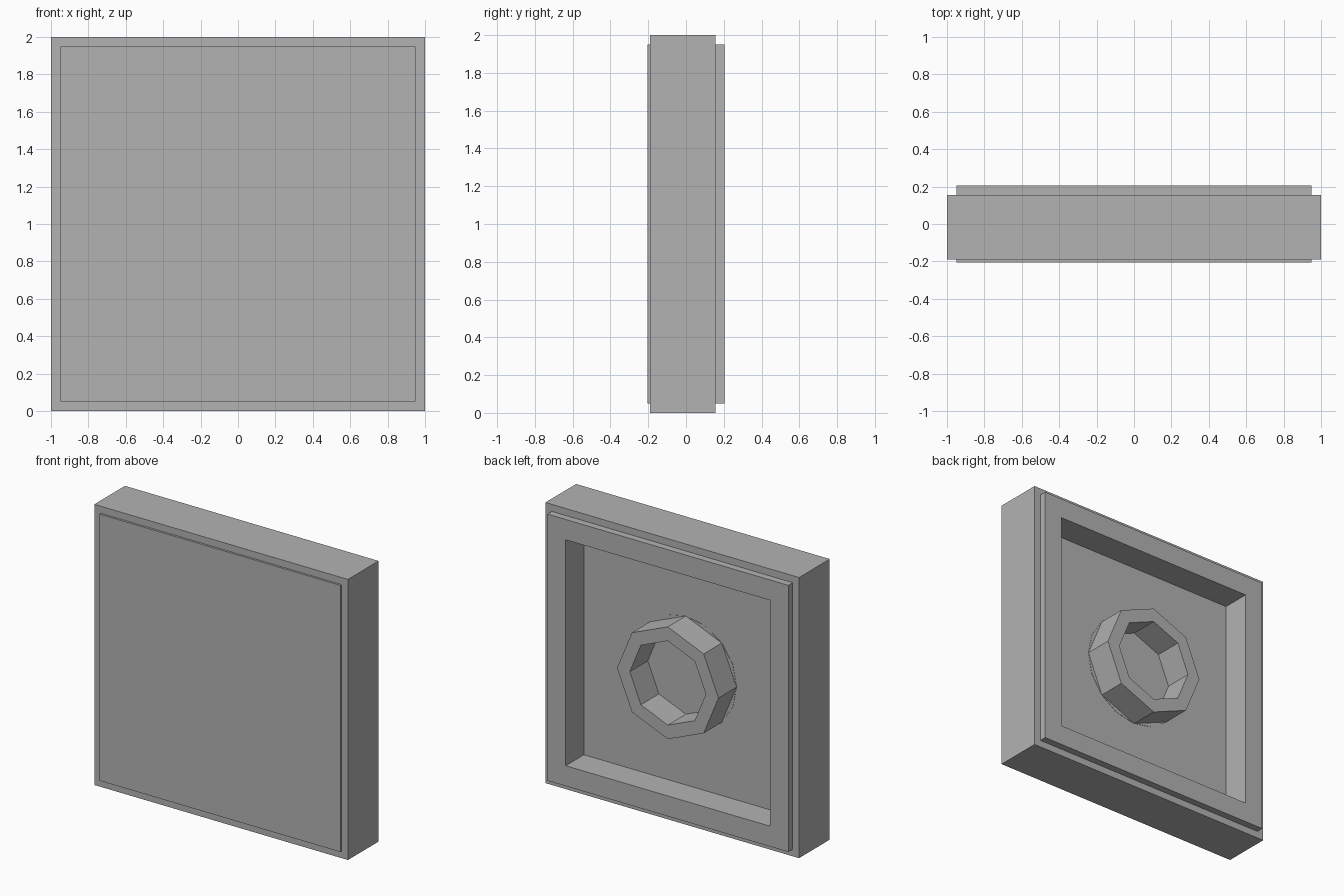
import bpy
import bmesh
from math import cos, sin, tau

cube = bpy.data.objects.get("Cube")
if cube:
    bpy.data.objects.remove(cube, do_unlink=True)

grey = bpy.data.materials.new("plain_grey")
colour = (0.45, 0.45, 0.45, 1)
grey.use_nodes = True
grey.diffuse_color = colour
grey.node_tree.nodes["Principled BSDF"].inputs["Base Color"].default_value = colour

MID = 1.0  # height of the panel centre


def square(r):
    return [(-r, -r), (r, -r), (r, r), (-r, r)]


def ngon(r, n):
    return [(r * cos(tau * i / n), r * sin(tau * i / n)) for i in range(n)]


def loft(name, sections, closed=False):
    """Join equal outlines, each given as (outline, y); closed loops back, else caps."""
    bm = bmesh.new()
    rings = [[bm.verts.new((x, y, MID + z)) for x, z in pts] for pts, y in sections]
    pairs = list(zip(rings, rings[1:]))
    if closed:
        pairs.append((rings[-1], rings[0]))
    else:
        bm.faces.new(rings[0])
        bm.faces.new(rings[-1])
    for a, b in pairs:
        for i in range(len(a)):
            j = (i + 1) % len(a)
            bm.faces.new((a[i], a[j], b[j], b[i]))
    bmesh.ops.recalc_face_normals(bm, faces=bm.faces)
    mesh = bpy.data.meshes.new(name)
    bm.to_mesh(mesh)
    bm.free()
    mesh.materials.append(grey)
    obj = bpy.data.objects.new(name, mesh)
    bpy.context.collection.objects.link(obj)
    return obj


FRONT, BODY_FRONT, FLOOR, BODY_BACK, BACK = -0.205, -0.19, 0.0, 0.155, 0.205
body, panel, opening = square(1.0), square(0.95), square(0.805)

# Slab with a raised front panel, a stepped back lip and a square recess
loft("panel_body", [
    (panel, FRONT), (panel, BODY_FRONT), (body, BODY_FRONT), (body, BODY_BACK),
    (panel, BODY_BACK), (panel, BACK), (opening, BACK), (opening, FLOOR),
])

# Thin round base on the recess floor
loft("socket_base", [(ngon(0.4, 16), FLOOR - 0.01), (ngon(0.4, 16), FLOOR + 0.002)])

# Eight-sided hollow socket
outer, inner = ngon(0.4, 8), ngon(0.3, 8)
loft("socket_ring", [
    (outer, FLOOR), (outer, BACK), (inner, BACK), (inner, FLOOR),
], closed=True)
